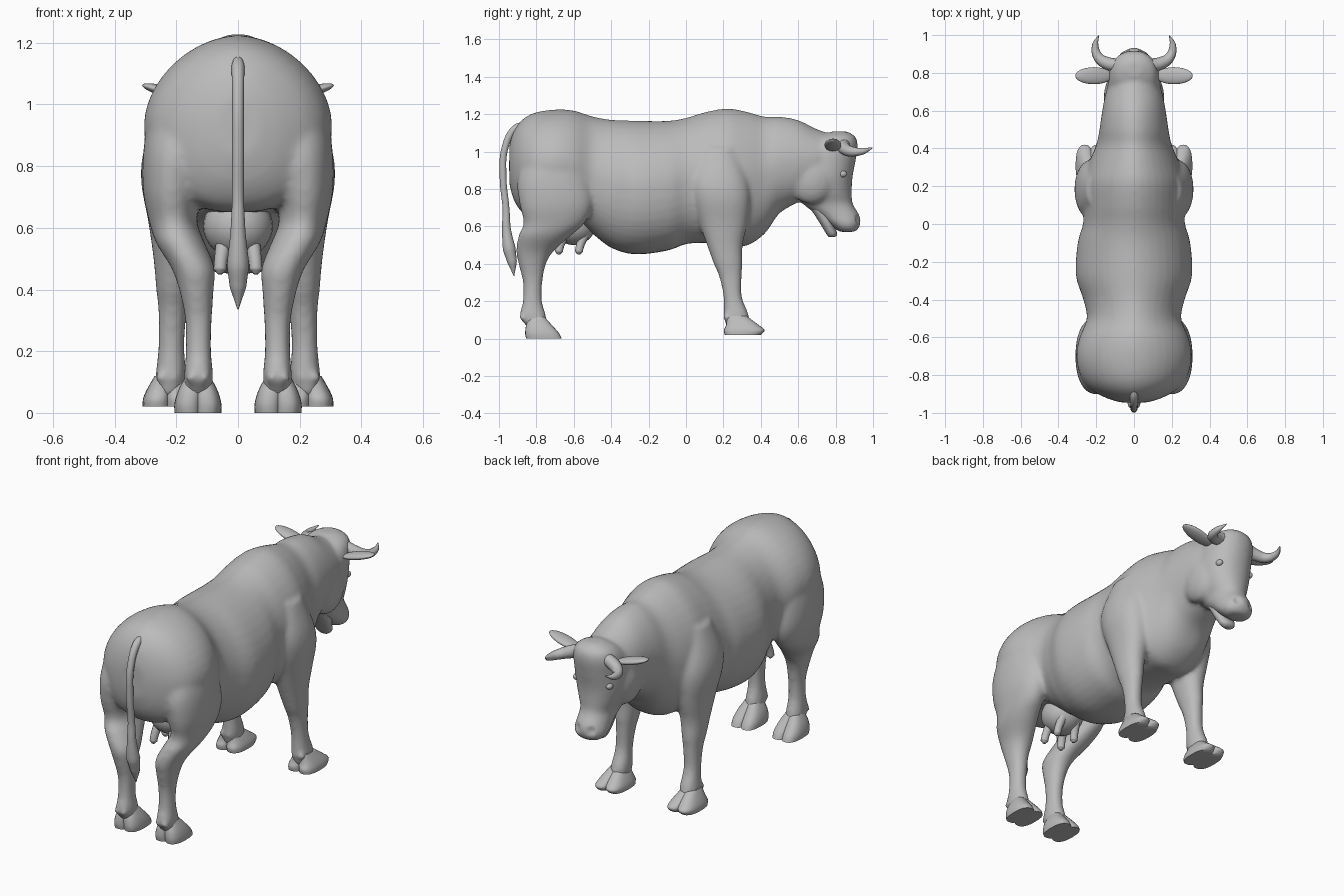
import bpy
import bmesh
from math import cos, sin, pi, radians, copysign
from mathutils import Vector

cube = bpy.data.objects.get("Cube")
if cube:
    bpy.data.objects.remove(cube, do_unlink=True)

grey = bpy.data.materials.new("plain grey")
grey.use_nodes = True
grey.diffuse_color = (0.5, 0.5, 0.5, 1)
grey.node_tree.nodes["Principled BSDF"].inputs["Base Color"].default_value = (0.5, 0.5, 0.5, 1)


def select_only(objects):
    bpy.ops.object.select_all(action='DESELECT')
    for obj in objects:
        obj.select_set(True)
    bpy.context.view_layer.objects.active = objects[0]


def add_mesh(name, bm):
    bmesh.ops.recalc_face_normals(bm, faces=bm.faces)
    mesh = bpy.data.meshes.new(name)
    bm.to_mesh(mesh)
    bm.free()
    obj = bpy.data.objects.new(name, mesh)
    bpy.context.collection.objects.link(obj)
    mesh.materials.append(grey)
    select_only([obj])
    bpy.ops.object.shade_smooth_by_angle(angle=radians(50))
    return obj


def smooth_rows(rows, steps):
    """Catmull-Rom interpolation between section rows."""
    rows = [Vector(row) for row in rows]
    result = []
    for i in range(len(rows) - 1):
        b, c = rows[i], rows[i + 1]
        a = rows[max(i - 1, 0)]
        d = rows[min(i + 2, len(rows) - 1)]
        for k in range(steps):
            t = k / steps
            result.append(b + (c - a) * (t / 2)
                          + (a * 2 - b * 5 + c * 4 - d) * (t * t / 2)
                          + (b * 3 - a - c * 3 + d) * (t ** 3 / 2))
    return result + [rows[-1]]


def loft(name, rows, axis, side=1, sides=40, steps=5, power=0.92, crown=0.92):
    """Rows are (position on axis, low, high, centre x, half width)."""
    bm = bmesh.new()
    rings = []
    for pos, low, high, centre, half in smooth_rows(rows, steps):
        ring = []
        for i in range(sides):
            a = 2 * pi * i / sides
            bend = crown if sin(a) > 0 else power
            c = copysign(abs(cos(a)) ** bend, cos(a))
            s = copysign(abs(sin(a)) ** bend, sin(a))
            x = side * centre + half * c
            other = (low + high) / 2 + (high - low) / 2 * s
            ring.append(bm.verts.new((x, pos, other) if axis == 'y' else (x, other, pos)))
        rings.append(ring)
    for lower, upper in zip(rings, rings[1:]):
        for i in range(sides):
            j = (i + 1) % sides
            bm.faces.new((lower[i], lower[j], upper[j], upper[i]))
    bm.faces.new(rings[0])
    bm.faces.new(rings[-1])
    return add_mesh(name, bm)


def ball(name, centre, size, tilt=0):
    bm = bmesh.new()
    bmesh.ops.create_uvsphere(bm, u_segments=24, v_segments=16, radius=1)
    obj = add_mesh(name, bm)
    obj.location, obj.scale = centre, size
    obj.rotation_euler.y = tilt
    return obj


def tube(name, points):
    """Tapered round tube through (x, y, z, radius) points."""
    curve = bpy.data.curves.new(name, 'CURVE')
    curve.dimensions = '3D'
    curve.bevel_depth = 1
    curve.bevel_resolution = 3
    curve.resolution_u = 6
    curve.use_fill_caps = True
    spline = curve.splines.new('BEZIER')
    spline.bezier_points.add(len(points) - 1)
    for knot, (x, y, z, radius) in zip(spline.bezier_points, points):
        knot.co = (x, y, z)
        knot.radius = radius
        knot.handle_left_type = knot.handle_right_type = 'AUTO'
    curve.materials.append(grey)
    obj = bpy.data.objects.new(name, curve)
    bpy.context.collection.objects.link(obj)
    select_only([obj])
    bpy.ops.object.convert(target='MESH')
    return obj


# Torso and neck, from rump to nape
torso = loft("body", [
    (-.945, .83, 1.03, 0, .07), (-.92, .74, 1.11, 0, .15), (-.87, .67, 1.175, 0, .235),
    (-.8, .65, 1.21, 0, .285), (-.7, .65, 1.224, 0, .305), (-.6, .63, 1.219, 0, .288),
    (-.5, .56, 1.188, 0, .25), (-.4, .485, 1.17, 0, .268), (-.27, .45, 1.165, 0, .308),
    (-.1, .47, 1.164, 0, .298), (0, .505, 1.18, 0, .27), (.1, .51, 1.21, 0, .265),
    (.22, .5, 1.23, 0, .265), (.32, .495, 1.214, 0, .24), (.42, .56, 1.187, 0, .2),
    (.5, .67, 1.187, 0, .183), (.6, .73, 1.168, 0, .168), (.7, .8, 1.12, 0, .148),
    (.8, .88, 1.085, 0, .11)], 'y', power=.88, crown=1.1)

# Head, from muzzle to poll
head = loft("head", [
    (.57, .82, .9, 0, .05), (.585, .8, .92, 0, .077), (.62, .755, .934, 0, .092),
    (.66, .705, .927, 0, .09), (.72, .625, .892, 0, .095), (.78, .585, .887, 0, .12),
    (.86, .57, .89, 0, .14), (.95, .58, .907, 0, .14), (1.03, .65, .918, 0, .13),
    (1.08, .72, .905, 0, .1), (1.108, .78, .86, 0, .04)], 'z')

hind_rows = [
    (.05, -.84, -.74, .13, .045), (.12, -.888, -.748, .128, .047), (.2, -.872, -.77, .128, .041),
    (.3, -.872, -.768, .128, .043), (.4, -.895, -.748, .135, .056), (.47, -.908, -.705, .146, .07),
    (.55, -.895, -.615, .186, .079), (.62, -.868, -.54, .21, .078), (.72, -.89, -.5, .213, .095),
    (.85, -.9, -.51, .195, .112), (1, -.85, -.55, .175, .11)]
fore_rows = [
    (.05, .22, .33, .225, .045), (.12, .203, .337, .218, .049), (.22, .201, .3, .216, .042),
    (.33, .178, .298, .212, .046), (.4, .148, .302, .21, .055), (.5, .112, .303, .206, .068),
    (.62, .07, .33, .205, .086), (.75, .03, .345, .208, .106), (.86, .02, .33, .2, .104),
    (1.02, .07, .28, .16, .09)]
hind_hoof = [(0, -.855, -.665, .03, .046), (.03, -.86, -.68, .03, .046),
             (.07, -.855, -.715, .024, .041), (.115, -.84, -.755, .012, .03)]
fore_hoof = [(.02, .207, .4, .034, .047), (.045, .203, .42, .033, .047),
             (.075, .215, .385, .026, .042), (.12, .22, .325, .012, .03)]

# Legs with cloven hooves and dewclaws, plus round cheeks
fused = [torso, head]
for side, label in ((1, "left"), (-1, "right")):
    fused.append(ball(f"{label}_cheek", (side * .095, .67, .855), (.065, .125, .135)))
    for place, rows, hoof, x, heel in (("hind", hind_rows, hind_hoof, .13, -.873),
                                       ("front", fore_rows, fore_hoof, .228, .217)):
        fused.append(loft(f"{label}_{place}_leg", rows, 'z', side))
        for toe, toe_label in ((1, "outer"), (-1, "inner")):
            claw = [(z, lo, hi, x + toe * off, half) for z, lo, hi, off, half in hoof]
            loft(f"{label}_{place}_{toe_label}_hoof", claw, 'z', side, 24, 4, 0.8, 0.8)
            fused.append(ball(f"{label}_{place}_{toe_label}_dewclaw",
                              (side * (x + toe * .022), heel, .115), (.018, .018, .022)))

# Blend torso, head, cheeks and legs into one skin
select_only(fused)
bpy.ops.object.join()
remesh = torso.modifiers.new("blend", 'REMESH')
remesh.mode = 'VOXEL'
remesh.voxel_size = .012
remesh.use_smooth_shade = True
relax = torso.modifiers.new("relax", 'SMOOTH')
relax.iterations = 9
for modifier in ("blend", "relax"):
    bpy.ops.object.modifier_apply(modifier=modifier)

# Nostril dents
for vert in torso.data.vertices:
    for x in (-.04, .04):
        gap = (vert.co - Vector((x, .915, .635))).length
        if gap < .028:
            vert.co.y -= .018 * (1 - gap / .028)
bpy.ops.object.shade_smooth()

# Lower jaw
loft("lower_jaw", [(.542, .765, .795, 0, .025), (.56, .75, .808, 0, .045),
                   (.61, .72, .79, 0, .06), (.66, .688, .78, 0, .066),
                   (.73, .64, .75, 0, .066)], 'z')

# Eyes, ears, horns
for side, label in ((1, "left"), (-1, "right")):
    ball(f"{label}_eye", (side * .104, .838, .88), (.018, .022, .018))
    ball(f"{label}_ear", (side * .212, .785, 1.035), (.103, .045, .019), side * radians(-16))
    tube(f"{label}_horn", [(side * .07, .84, 1.04, .036), (side * .14, .85, 1.015, .034),
                           (side * .19, .885, 1, .027), (side * .205, .945, 1.002, .018),
                           (side * .188, .997, 1.02, .003)])

# Tail with tuft
tube("tail", [(0, -.84, 1.15, .012), (0, -.91, 1.125, .021), (0, -.965, 1.03, .019),
              (0, -.978, .86, .019), (0, -.962, .69, .019), (0, -.96, .59, .024),
              (0, -.945, .48, .036), (0, -.93, .41, .027), (0, -.92, .335, .002)])

# Udder and teats
ball("udder", (0, -.6, .605), (.113, .115, .105))
for side, label in ((1, "left"), (-1, "right")):
    for place, y in (("rear", -.672), ("front", -.565)):
        tube(f"{label}_{place}_teat", [(side * .045, y + .025, .56, .026),
                                       (side * .055, y, .5, .022),
                                       (side * .058, y - .008, .465, .021),
                                       (side * .058, y - .01, .45, .008)])
